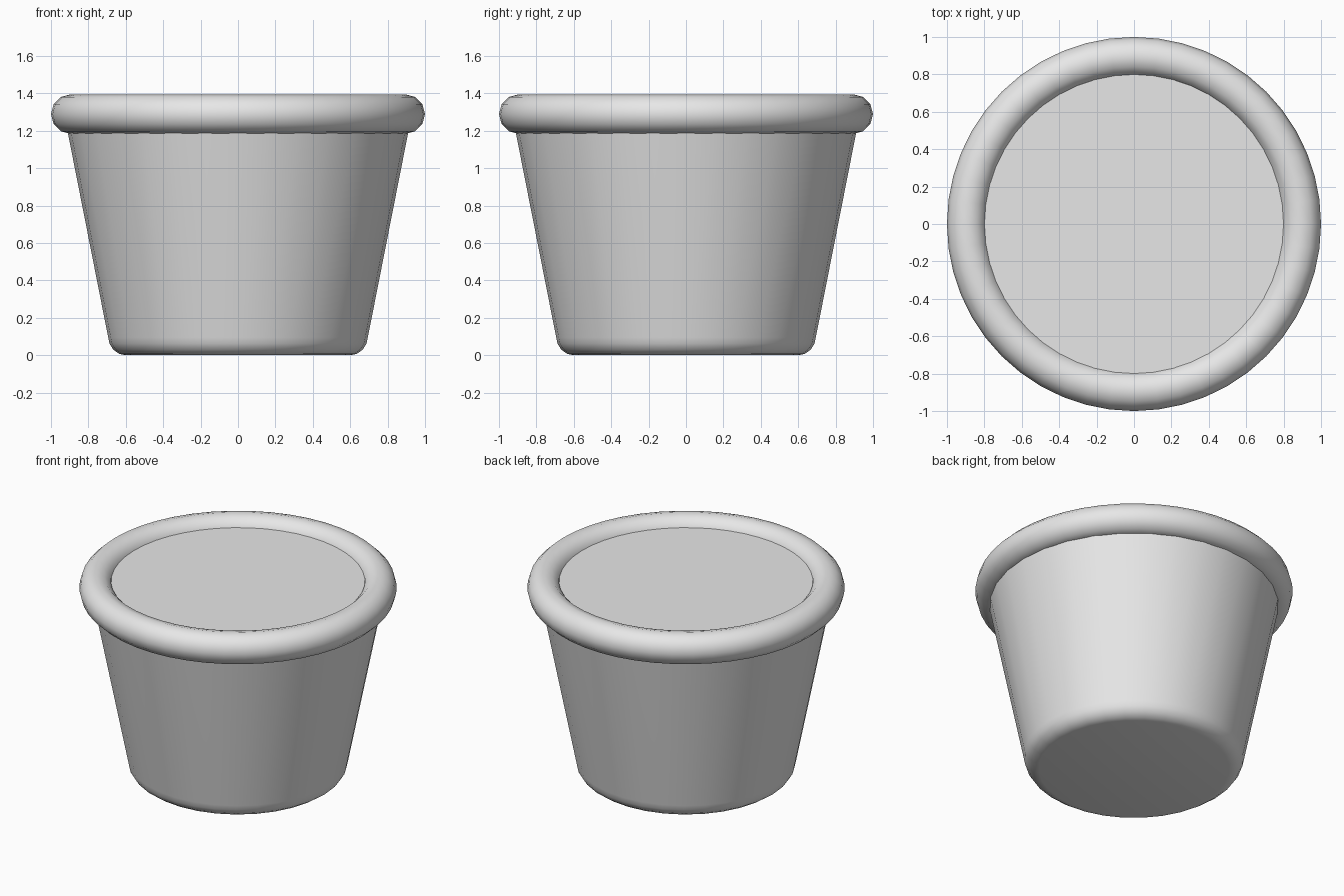
import bpy
import bmesh
import math

if "Cube" in bpy.data.objects:
    bpy.data.objects.remove(bpy.data.objects["Cube"])

# Single plain colour
grey = bpy.data.materials.new("light_grey")
grey.diffuse_color = (0.8, 0.8, 0.8, 1)
grey.use_nodes = True
grey.node_tree.nodes["Principled BSDF"].inputs["Base Color"].default_value = grey.diffuse_color


def finish(obj, name, angle):
    obj.name = name
    obj.data.materials.append(grey)
    bpy.ops.object.select_all(action='DESELECT')
    obj.select_set(True)
    bpy.context.view_layer.objects.active = obj
    bpy.ops.object.shade_smooth_by_angle(angle=math.radians(angle))


def lathe(name, profile, sides, angle):
    """Revolve a (radius, height) profile and cap both ends."""
    bm = bmesh.new()
    rings = []
    for r, z in profile:
        rings.append([bm.verts.new((r * math.cos(2 * math.pi * i / sides),
                                    r * math.sin(2 * math.pi * i / sides), z))
                      for i in range(sides)])
    for low, high in zip(rings, rings[1:]):
        for i in range(sides):
            j = (i + 1) % sides
            bm.faces.new((low[i], low[j], high[j], high[i]))
    bm.faces.new(rings[0][::-1])
    bm.faces.new(rings[-1])
    mesh = bpy.data.meshes.new(name)
    bm.to_mesh(mesh)
    bm.free()
    obj = bpy.data.objects.new(name, mesh)
    bpy.context.collection.objects.link(obj)
    finish(obj, name, angle)


# Tapered pot body with a rounded foot, closed just below the rim top
lathe("pot_body", [(0.60, 0.005), (0.635, 0.012), (0.667, 0.035),
                   (0.687, 0.067), (0.694, 0.10), (0.938, 1.337)], 32, 30)

# Rolled rim
bpy.ops.mesh.primitive_torus_add(major_radius=0.894, minor_radius=0.106,
                                 major_segments=48, minor_segments=12,
                                 location=(0, 0, 1.294))
finish(bpy.context.object, "rolled_rim", 40)

# Rest the foot exactly on the floor
for obj in bpy.data.objects:
    obj.location.z -= 0.005
